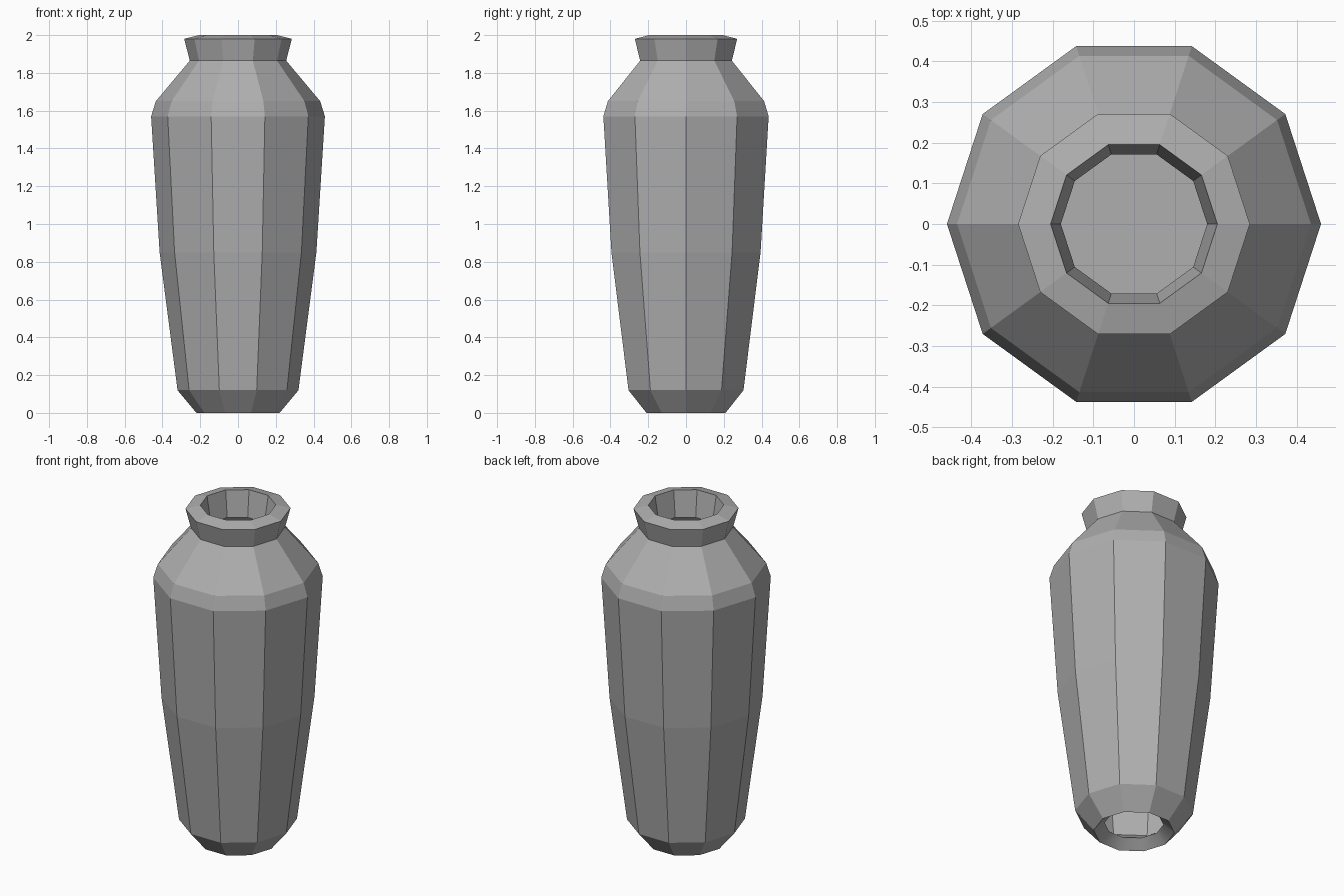
import bpy, bmesh
from math import cos, sin, tau

if "Cube" in bpy.data.objects:
    bpy.data.objects.remove(bpy.data.objects["Cube"])

SIDES = 10

grey = bpy.data.materials.new("dark_grey")
grey.diffuse_color = (0.43, 0.43, 0.43, 1)
grey.use_nodes = True
grey.node_tree.nodes["Principled BSDF"].inputs["Base Color"].default_value = grey.diffuse_color


def ring(bm, r, z):
    return [bm.verts.new((r * cos(tau * i / SIDES), r * sin(tau * i / SIDES), z))
            for i in range(SIDES)]


def finish(bm, name):
    mesh = bpy.data.meshes.new(name)
    bm.to_mesh(mesh)
    bm.free()
    mesh.materials.append(grey)
    obj = bpy.data.objects.new(name, mesh)
    bpy.context.collection.objects.link(obj)
    return obj


# Vase shell: closed (radius, height) section, outside upwards then inside downwards
section = [
    (0.16, 0.05), (0.22, 0.0), (0.32, 0.12), (0.415, 0.85), (0.46, 1.57),
    (0.435, 1.65), (0.255, 1.865), (0.285, 1.98), (0.205, 2.0),
    (0.18, 1.845), (0.235, 1.83), (0.41, 1.63), (0.435, 1.57), (0.39, 0.85),
    (0.295, 0.14), (0.19, 0.07),
]
bm = bmesh.new()
rings = [ring(bm, r, z) for r, z in section]
for k, a in enumerate(rings):
    b = rings[(k + 1) % len(rings)]
    for i in range(SIDES):
        j = (i + 1) % SIDES
        face = bm.faces.new((a[i], a[j], b[j], b[i]))
        face.smooth = k == 0  # only the hollow underside is smooth
bmesh.ops.recalc_face_normals(bm, faces=bm.faces)
finish(bm, "vase_shell")

# Inner floor, seen through the mouth
bm = bmesh.new()
bm.faces.new(ring(bm, 0.317, 0.3))
finish(bm, "inner_floor")
